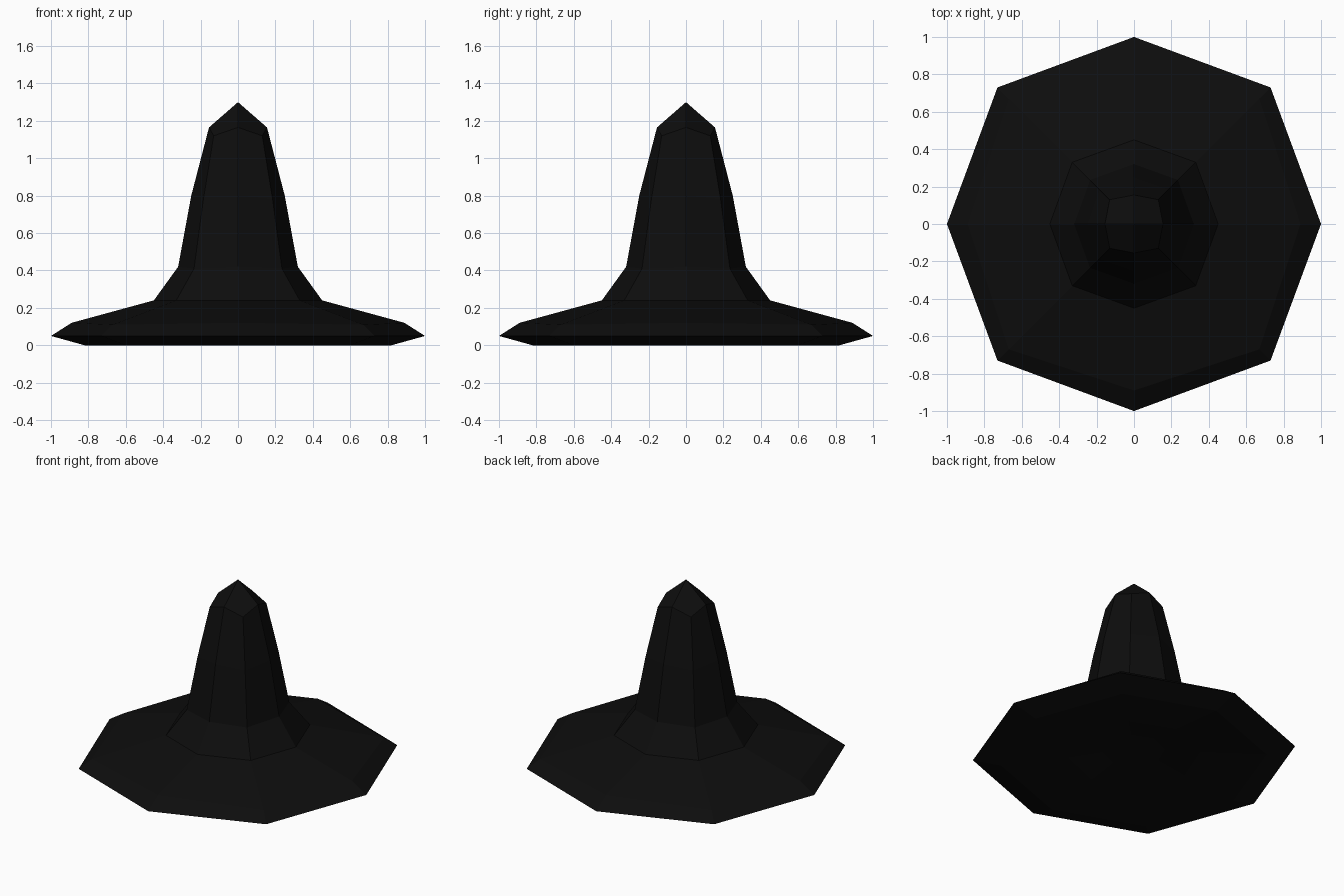
import bpy, bmesh, math

old = bpy.data.objects.get("Cube")
if old:
    bpy.data.objects.remove(old, do_unlink=True)

# Near-black felt
felt = bpy.data.materials.new("black_felt")
felt.use_nodes = True
colour = (0.004, 0.004, 0.004, 1)
felt.diffuse_color = colour
felt.node_tree.nodes["Principled BSDF"].inputs["Base Color"].default_value = colour

# Rings: (radius on axes, x and y of diagonal corners, axis height, corner height)
RINGS = [
    (0.20, 0.14, 0.07, 0.07),    # shallow hollow underneath
    (0.42, 0.30, 0.04, 0.04),
    (0.82, 0.60, 0.00, 0.00),    # underside of brim
    (1.00, 0.73, 0.05, 0.05),    # brim edge
    (0.89, 0.67, 0.12, 0.11),    # top of brim edge
    (0.45, 0.33, 0.24, 0.24),    # foot of crown
    (0.32, 0.235, 0.42, 0.41),
    (0.25, 0.185, 0.80, 0.78),
    (0.155, 0.13, 1.165, 1.12),  # shoulder of tip
]


def ring(bm, axis, diag, z_axis, z_diag):
    verts = []
    for i in range(8):
        a = i * math.pi / 4
        r, z = (diag * math.sqrt(2), z_diag) if i % 2 else (axis, z_axis)
        verts.append(bm.verts.new((r * math.cos(a), r * math.sin(a), z)))
    return verts


def cap(bm, verts, height):
    # Four quads meeting at a centre point
    tip = bm.verts.new((0, 0, height))
    for i in range(0, 8, 2):
        bm.faces.new((tip, verts[i], verts[i + 1], verts[(i + 2) % 8]))


# Hat: brim, crown and tip as one faceted skin
bm = bmesh.new()
rings = [ring(bm, *r) for r in RINGS]
for low, high in zip(rings, rings[1:]):
    for i in range(8):
        j = (i + 1) % 8
        bm.faces.new((low[i], low[j], high[j], high[i]))
cap(bm, rings[0], 0.08)
cap(bm, rings[-1], 1.30)
bmesh.ops.recalc_face_normals(bm, faces=bm.faces)

mesh = bpy.data.meshes.new("hat")
bm.to_mesh(mesh)
bm.free()
mesh.materials.append(felt)
hat = bpy.data.objects.new("hat", mesh)
bpy.context.collection.objects.link(hat)
